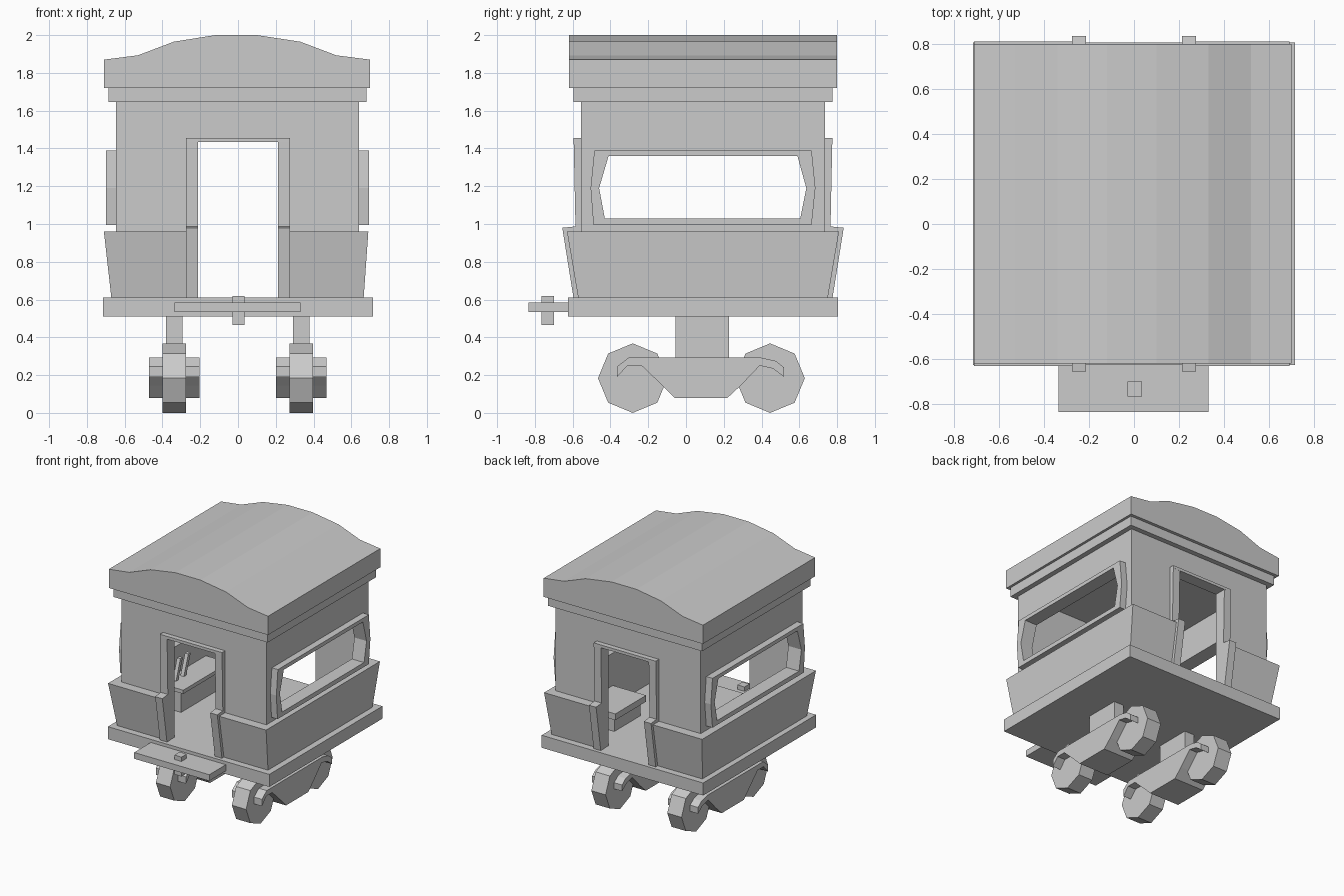
import bpy, bmesh
from mathutils import Vector

if "Cube" in bpy.data.objects:
    bpy.data.objects.remove(bpy.data.objects["Cube"])

YC = 0.09  # middle of the cabin along y


def finish(name, bm):
    bmesh.ops.recalc_face_normals(bm, faces=bm.faces)
    me = bpy.data.meshes.new(name)
    bm.to_mesh(me)
    bm.free()
    ob = bpy.data.objects.new(name, me)
    bpy.context.collection.objects.link(ob)
    return ob


def prism(name, pts, axis, a, b):
    """Extrude a profile: (y,z) points along X, or (x,z) points along Y."""
    bm = bmesh.new()
    put = (lambda p: (a, p[0], p[1])) if axis == 'X' else (lambda p: (p[0], a, p[1]))
    f = bm.faces.new([bm.verts.new(put(p)) for p in pts])
    ext = bmesh.ops.extrude_face_region(bm, geom=[f])
    d = Vector((b - a, 0, 0)) if axis == 'X' else Vector((0, b - a, 0))
    bmesh.ops.translate(bm, vec=d, verts=[v for v in ext['geom'] if isinstance(v, bmesh.types.BMVert)])
    return finish(name, bm)


def box(name, x, y, z):
    return prism(name, [(x[0], z[0]), (x[1], z[0]), (x[1], z[1]), (x[0], z[1])], 'Y', *y)


def cut(ob, *cutters):
    for c in cutters:
        m = ob.modifiers.new("cut", 'BOOLEAN')
        m.operation, m.solver, m.object = 'DIFFERENCE', 'EXACT', c
    bpy.context.view_layer.update()
    me = bpy.data.meshes.new_from_object(ob.evaluated_get(bpy.context.evaluated_depsgraph_get()))
    ob.modifiers.clear()
    ob.data = me


# cutters
window_cut = prism("window_cutter", [(-.41, 1.36), (.59, 1.36), (.637, 1.19), (.605, 1.03),
                                     (-.43, 1.03), (-.46, 1.19)], 'X', -1, 1)
door_cut = box("door_cutter", (-.215, .215), (-1, 1), (.5, 1.435))
gap_cut = box("skirt_gap_cutter", (-.25, .25), (-1, 1), (.5, 1.435))
room_cut = box("room_cutter", (-.585, .585), (-.495, .675), (.5, 1.62))
core_cut = box("core_cutter", (-.64, .635), (-.55, .73), (.5, 1.7))

# cabin walls
walls = box("cabin_walls", (-.645, .64), (-.555, .735), (.6, 1.65))
cut(walls, room_cut, door_cut, window_cut)

# flared lower skirt
skirt = box("flared_skirt", (-.67, .665), (-.57, .75), (.605, .96))
for v in skirt.data.vertices:
    if v.co.z > .9:
        v.co.x = -.71 if v.co.x < 0 else .69
        v.co.y = -.63 if v.co.y < 0 else .81
cut(skirt, core_cut, gap_cut)

# window frames
rim = [(-.485, 1.39), (.665, 1.39), (.685, 1.19), (.665, .995), (-.49, .995), (-.505, 1.19)]
for side, a, b in (("left", -.70, -.643), ("right", .638, .693)):
    cut(prism(side + "_window_frame", rim, 'X', a, b), window_cut)

# floor, cornice and curved roof
box("floor", (-.715, .715), (-.625, .805), (.51, .61))
box("cornice", (-.685, .68), (-.595, .775), (1.645, 1.72))
prism("roof", [(-.71, 1.72), (-.71, 1.87), (-.53, 1.893), (-.34, 1.965), (-.12, 2), (.10, 2),
               (.33, 1.965), (.52, 1.893), (.70, 1.87), (.70, 1.72)], 'Y', -.62, .80)

# door frames, front and back
post = [(-.55, .605), (-.595, .605), (-.655, .98), (-.585, .987), (-.595, 1.455), (-.55, 1.455)]
for end in ("front", "back"):
    flip = (lambda y: y) if end == "front" else (lambda y: 2 * YC - y)
    for s in (-1, 1):
        prism(end + "_door_post", [(flip(y), z) for y, z in post], 'X', s * .212, s * .275)
    box(end + "_door_lintel", (-.275, .275), (flip(-.595), flip(-.55)), (1.433, 1.456))

# coupler
box("coupler_plate", (-.335, .33), (-.835, -.62), (.535, .585))
box("coupler_pin", (-.028, .035), (-.765, -.70), (.465, .62))

# bogies: frame, hanger and two octagonal wheels each
frame = [(-.365, .19), (-.365, .245), (-.305, .292), (.40, .292), (.475, .275), (.52, .24), (.52, .19),
         (.46, .235), (.39, .25), (.29, .145), (.22, .08), (-.06, .08), (-.125, .145),
         (-.235, .25), (-.31, .25)]
R, D = .184, .13
octagon = [(R, 0), (D, D), (0, R), (-D, D), (-R, 0), (-D, -D), (0, -R), (D, -D)]
for x in (-.338, .335):
    prism("bogie_frame", frame, 'X', x - .133, x + .133)
    box("bogie_hanger", (x - .043, x + .043), (-.055, .227), (.28, .515))
    for y in (-.282, .445):
        prism("wheel", [(y + p, R + q) for p, q in octagon], 'X', x - .063, x + .063)

# control desk with levers along the left wall
box("control_desk", (-.59, -.42), (-.12, .40), (.605, .78))
box("control_desk_top", (-.59, -.38), (-.15, .43), (.78, .81))
for y in (-.06, .04):
    prism("lever", [(y, .80), (y + .03, .80), (y + .09, .97), (y + .06, .97)], 'X', -.54, -.51)

# bench on the right
box("bench_base", (.32, .58), (.12, .45), (.605, .72))
box("bench_cushion", (.29, .585), (.09, .48), (.72, .77))

for c in (window_cut, door_cut, gap_cut, room_cut, core_cut):
    bpy.data.objects.remove(c, do_unlink=True)
